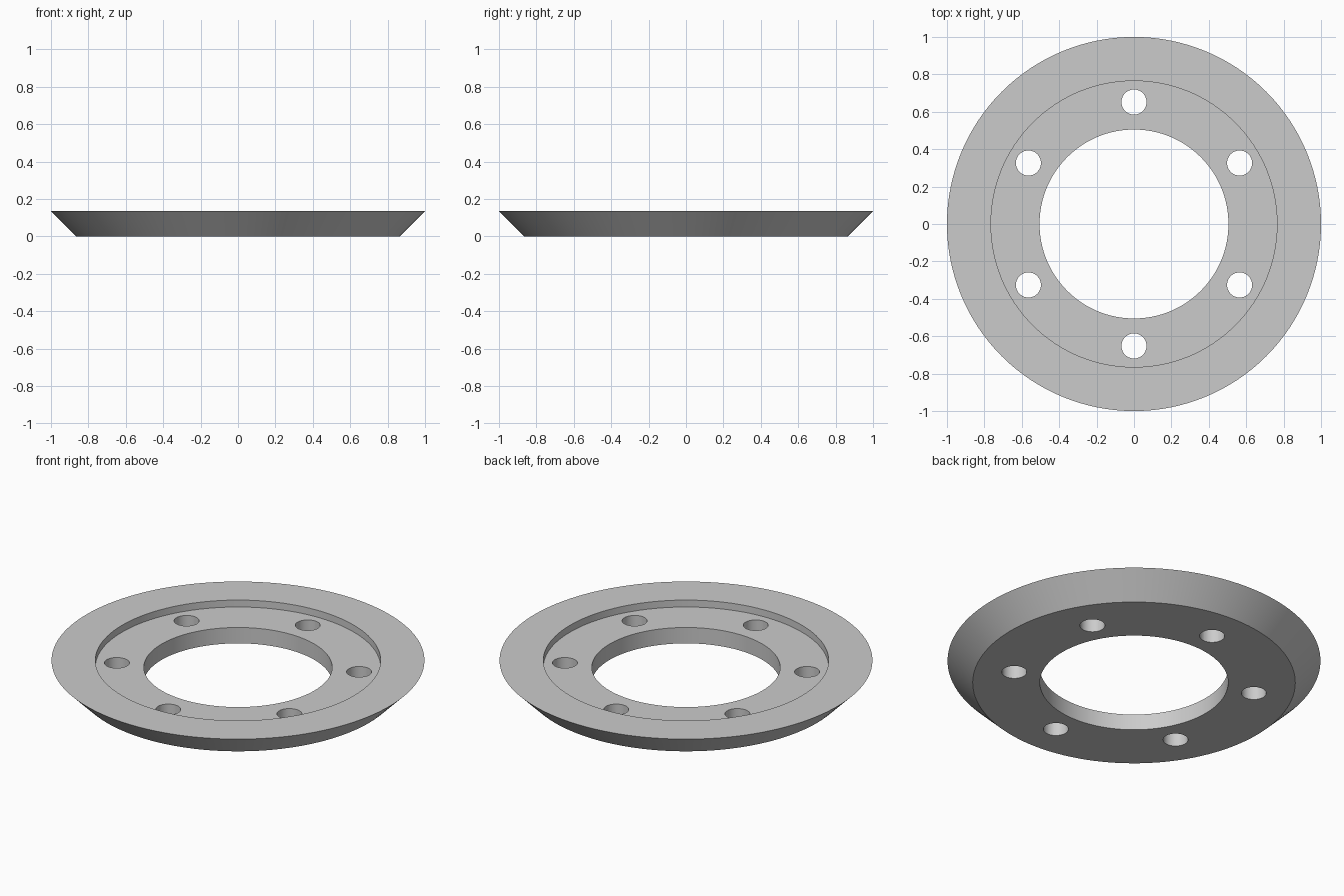
import bpy
import bmesh
from math import cos, sin, radians, tau
from mathutils import Matrix, Vector

cube = bpy.data.objects.get("Cube")
if cube:
    bpy.data.objects.remove(cube, do_unlink=True)

SEGMENTS = 128
BORE, RECESS, BASE, RIM = 0.505, 0.765, 0.865, 1.0
HEIGHT, FLOOR = 0.135, 0.094
HOLE_CIRCLE, HOLE = 0.652, 0.067


def make_object(name, bm):
    bmesh.ops.recalc_face_normals(bm, faces=bm.faces)
    mesh = bpy.data.meshes.new(name)
    bm.to_mesh(mesh)
    bm.free()
    obj = bpy.data.objects.new(name, mesh)
    bpy.context.collection.objects.link(obj)
    return obj


# Plain grey finish
grey = bpy.data.materials.new("light grey")
grey.use_nodes = True
colour = (0.6, 0.6, 0.6, 1)
grey.diffuse_color = colour
for node in grey.node_tree.nodes:
    if node.type == 'BSDF_PRINCIPLED':
        node.inputs["Base Color"].default_value = colour

# Flange ring: recessed cross-section turned around the z axis
profile = [(BORE, 0), (BASE, 0), (RIM, HEIGHT), (RECESS, HEIGHT),
           (RECESS, FLOOR), (BORE, FLOOR)]
bm = bmesh.new()
verts = [bm.verts.new((r, 0, z)) for r, z in profile]
edges = [bm.edges.new((a, b)) for a, b in zip(verts, verts[1:] + verts[:1])]
bmesh.ops.spin(bm, geom=verts + edges, cent=(0, 0, 0), axis=(0, 0, 1),
               angle=tau, steps=SEGMENTS, use_merge=True)
bmesh.ops.remove_doubles(bm, verts=bm.verts, dist=0.0001)
ring = make_object("flange_ring", bm)
ring.data.materials.append(grey)

# Six bolt holes
bm = bmesh.new()
for i in range(6):
    a = radians(30 + 60 * i)
    centre = Vector((cos(a), sin(a), 0)) * HOLE_CIRCLE
    bmesh.ops.create_cone(bm, cap_ends=True, segments=48, radius1=HOLE,
                          radius2=HOLE, depth=1,
                          matrix=Matrix.Translation(centre))
cutter = make_object("bolt_hole_cutter", bm)
cutter.data.materials.append(grey)
cutter.hide_render = True

cut = ring.modifiers.new("bolt_holes", 'BOOLEAN')
cut.operation = 'DIFFERENCE'
cut.solver = 'EXACT'
cut.object = cutter

bpy.ops.object.select_all(action='DESELECT')
ring.select_set(True)
bpy.context.view_layer.objects.active = ring
bpy.ops.object.modifier_apply(modifier=cut.name)
bpy.data.objects.remove(cutter, do_unlink=True)
bpy.ops.object.shade_smooth_by_angle(angle=radians(30))
